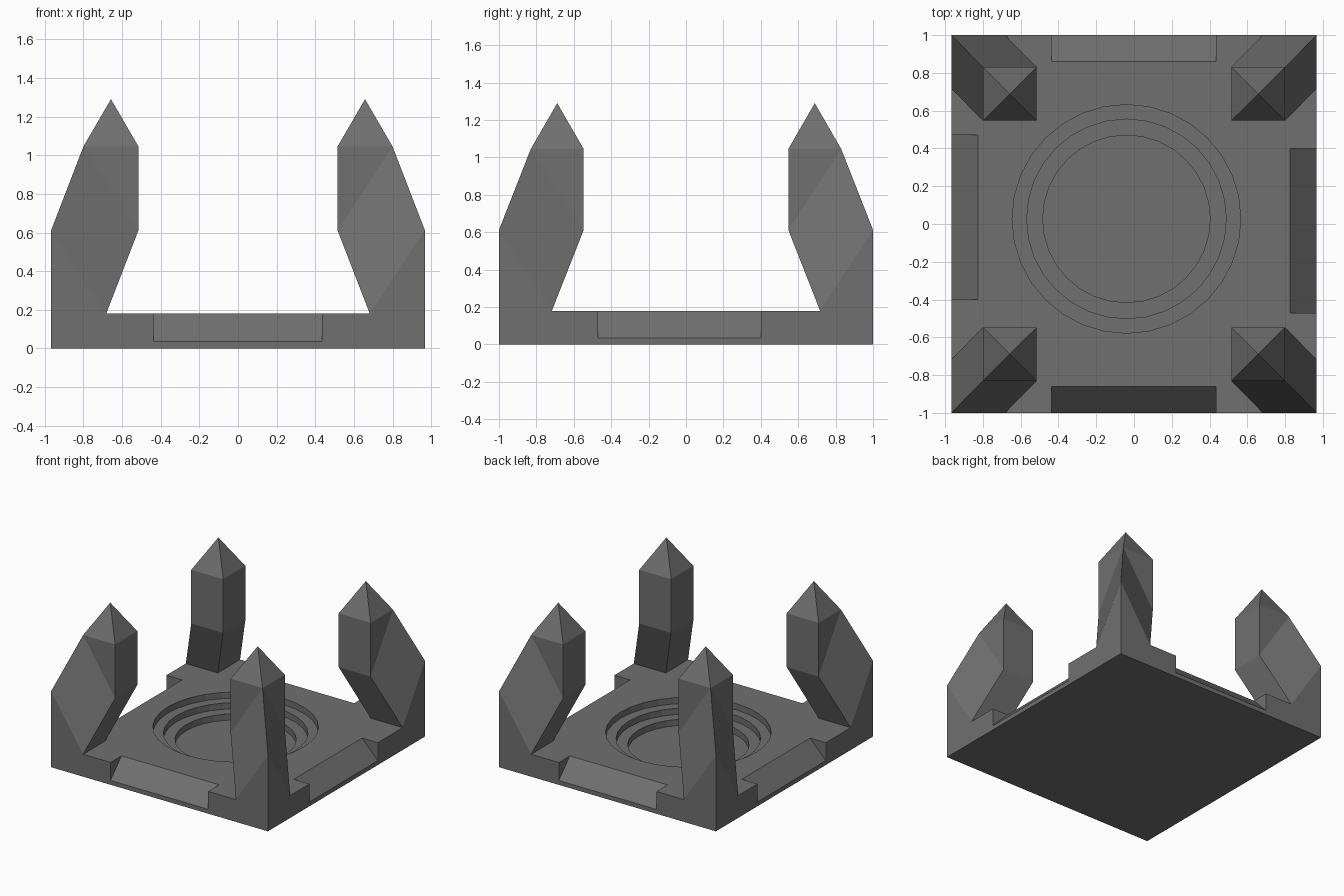
import bpy, bmesh
from math import pi, cos, sin

if "Cube" in bpy.data.objects:
    bpy.data.objects.remove(bpy.data.objects["Cube"])

HX, HY, TOP = 0.967, 1.0, 0.18

dark = bpy.data.materials.new("dark_grey")
dark.diffuse_color = (0.16, 0.16, 0.16, 1)
dark.use_nodes = True
dark.node_tree.nodes["Principled BSDF"].inputs["Base Color"].default_value = dark.diffuse_color


def finish(bm, name):
    bmesh.ops.recalc_face_normals(bm, faces=bm.faces)
    me = bpy.data.meshes.new(name)
    bm.to_mesh(me)
    bm.free()
    me.materials.append(dark)
    ob = bpy.data.objects.new(name, me)
    bpy.context.collection.objects.link(ob)
    return ob


def hull(name, pts):
    bm = bmesh.new()
    for p in pts:
        bm.verts.new(p)
    bmesh.ops.convex_hull(bm, input=bm.verts)
    bmesh.ops.dissolve_limit(bm, angle_limit=0.01, verts=bm.verts, edges=bm.edges)
    return finish(bm, name)


def cut(target, cutter):
    mod = target.modifiers.new("cut", 'BOOLEAN')
    mod.operation = 'DIFFERENCE'
    mod.solver = 'EXACT'
    mod.object = cutter
    bpy.context.view_layer.objects.active = target
    bpy.ops.object.modifier_apply(modifier=mod.name)
    bpy.data.objects.remove(cutter)


# Square base plate
base = hull("base_plate", [(x, y, z) for x in (-HX, HX) for y in (-HY, HY) for z in (0, TOP)])

# Sloped notches along the four edges
wedge = [(-0.14, TOP), (0.14, -0.11), (0.14, 0.4), (-0.14, 0.4)]
for s in (-1, 1):
    cut(base, hull("edge_cutter", [(x, s * (HY + d), z) for d, z in wedge for x in (-0.437, 0.434)]))
    cut(base, hull("edge_cutter", [(s * (HX + d), -s * y, z) for d, z in wedge for y in (-0.40, 0.47)]))

# Stepped round recess: revolve a stair profile into one cutter
profile = [(0.443, 0.03), (0.443, 0.08), (0.528, 0.08), (0.528, 0.13), (0.605, 0.13), (0.605, 0.3)]
N = 32
bm = bmesh.new()
rings = [[bm.verts.new((-0.04 + r * cos(2 * pi * i / N), 0.027 + r * sin(2 * pi * i / N), z))
          for i in range(N)] for r, z in profile]
for a, b in zip(rings, rings[1:]):
    for i in range(N):
        j = (i + 1) % N
        bm.faces.new((a[i], a[j], b[j], b[i]))
bm.faces.new(rings[0])
bm.faces.new(rings[-1])
cut(base, finish(bm, "recess_cutter"))

# Four faceted corner prongs, mirrored from one: each leans in from foot to upright shaft
bm = bmesh.new()


def ring(x0, x1, y0, y1, z):
    # corners in order: inner, x side, outer, y side
    return [bm.verts.new((x, y, z)) for x, y in ((x0, y0), (x1, y0), (x1, y1), (x0, y1))]


foot = ring(0.682, HX, 0.717, HY, TOP)
mid = ring(0.515, 0.80, 0.547, 0.83, 0.612)
top = ring(0.515, 0.80, 0.547, 0.83, 1.045)
mid[2].co = (HX, HY, 0.612)                       # outer shoulder stays on the plate corner
tip = bm.verts.new((0.6575, 0.6885, 1.29))
for k in (1, 3):
    for a, b in ((foot, mid), (mid, top)):        # inward-facing sides
        bm.faces.new((a[0], a[k], b[k], b[0]))
    bm.faces.new((foot[k], foot[2], mid[2]))      # outward-facing sides
    bm.faces.new((foot[k], mid[2], top[2], mid[k]))
    bm.faces.new((mid[k], top[2], top[k]))
for i in range(4):
    bm.faces.new((top[i], top[(i + 1) % 4], tip))
bm.faces.new(foot)
prong = finish(bm, "corner_prongs")
mir = prong.modifiers.new("mirror", 'MIRROR')
mir.use_axis = (True, True, False)
mir.use_mirror_merge = False
